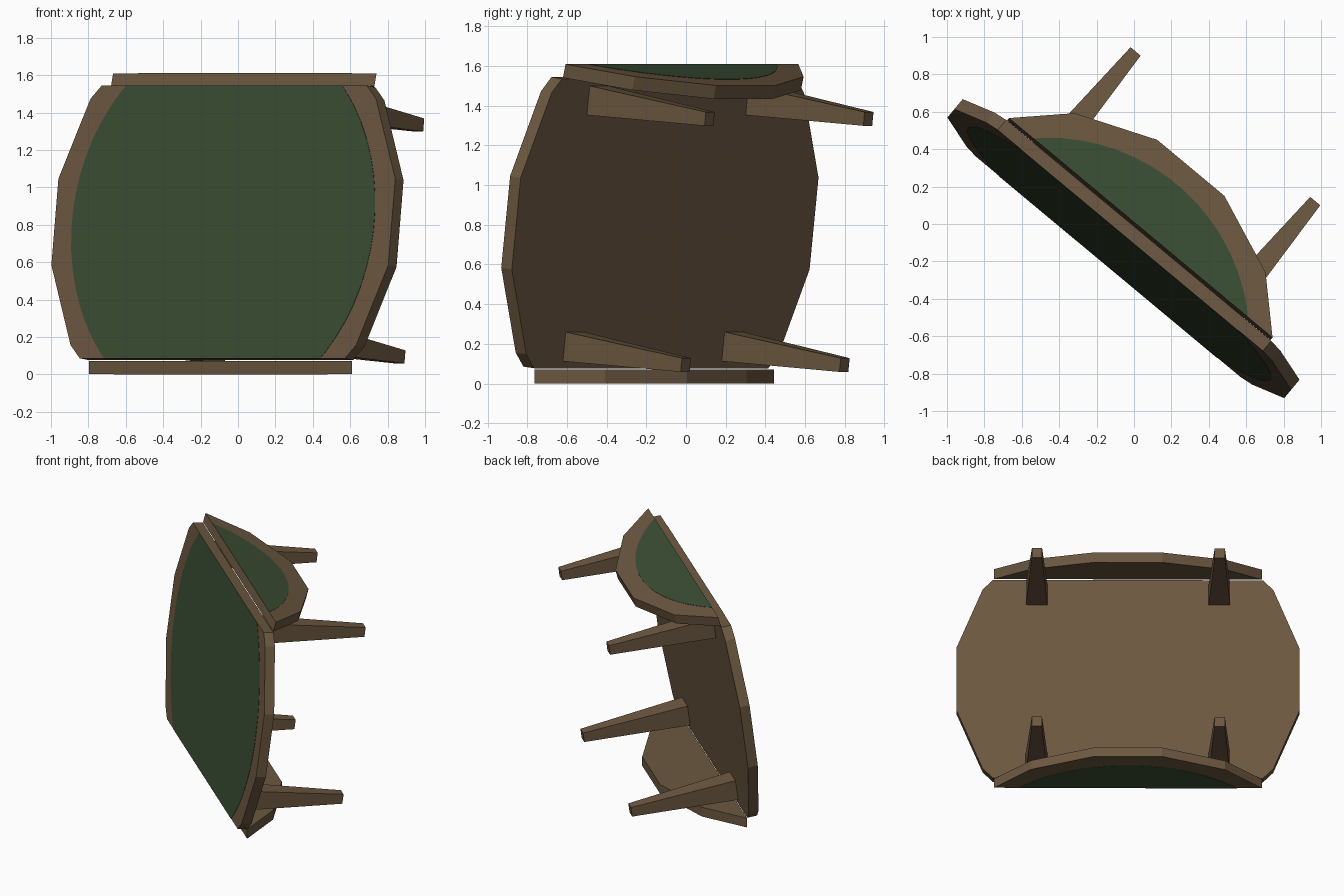
import bpy, bmesh, math
from mathutils import Matrix, Vector

if "Cube" in bpy.data.objects:
    bpy.data.objects.remove(bpy.data.objects["Cube"])

THICK = 0.07      # board thickness
R = 1.195         # sixteen-sided table top radius
FELT_R = 1.052    # round inlay radius
HINGE = 0.741     # distance of each hinge from the middle
TILT = math.radians(7.2)


def material(name, rgb):
    m = bpy.data.materials.new(name)
    m.diffuse_color = (*rgb, 1)
    m.use_nodes = True
    m.node_tree.nodes["Principled BSDF"].inputs["Base Color"].default_value = m.diffuse_color
    return m


WOOD = material("brown wood", (0.150, 0.098, 0.052))
FELT = material("green felt", (0.043, 0.076, 0.034))

# The table is modelled upright, then tipped onto its side and turned
PLACE = (Matrix.Rotation(math.radians(-39.8), 4, 'Z')
         @ Matrix.Translation((0.041, -0.172, 0.815))
         @ Matrix.Rotation(-TILT, 4, 'X')
         @ Matrix.Rotation(math.pi / 2, 4, 'X'))


def finish(name, bm, mat, matrix):
    bmesh.ops.recalc_face_normals(bm, faces=bm.faces[:])
    bm.transform(PLACE @ matrix)
    me = bpy.data.meshes.new(name)
    bm.to_mesh(me)
    bm.free()
    me.materials.append(mat)
    ob = bpy.data.objects.new(name, me)
    bpy.context.collection.objects.link(ob)
    return ob


def board(name, radius, sides, y_min, y_max, z_low, z_high, mat, matrix):
    """Slice of a disc between two straight cuts, given a thickness."""
    bm = bmesh.new()
    pts = [(i + 0.5) * 2 * math.pi / sides for i in range(sides)]
    bm.faces.new([bm.verts.new((radius * math.cos(a), radius * math.sin(a), z_high))
                  for a in pts])
    for y, n in ((y_min, -1), (y_max, 1)):
        bmesh.ops.bisect_plane(bm, geom=bm.verts[:] + bm.edges[:] + bm.faces[:],
                               plane_co=(0, y, 0), plane_no=(0, n, 0), clear_outer=True)
    ext = bmesh.ops.extrude_face_region(bm, geom=bm.faces[:], use_keep_orig=True)
    verts = [g for g in ext["geom"] if isinstance(g, bmesh.types.BMVert)]
    bmesh.ops.translate(bm, verts=verts, vec=(0, 0, z_low - z_high))
    finish(name, bm, mat, matrix)


def topped_board(name, y_min, y_max, matrix):
    board(name, R, 16, y_min, y_max, -THICK, 0, WOOD, matrix)
    board(name + "_felt", FELT_R, 64, y_min, y_max, 0, 0.002, FELT, matrix)


# Centre section
topped_board("table_centre", -0.735, 0.735, Matrix())

# Two drop leaves, folded a little past square about their hinges
for name, s in (("upper_leaf", 1), ("lower_leaf", -1)):
    pivot = Vector((0, s * HINGE, -THICK))
    fold = (Matrix.Translation(pivot)
            @ Matrix.Rotation(-s * (math.pi / 2 + TILT), 4, 'X')
            @ Matrix.Translation(-pivot))
    ends = sorted((s * HINGE, s * 2))
    topped_board(name, ends[0], ends[1], fold)

# Four square tapered legs
LEG = 0.74
for sx in (-1, 1):
    for sy in (-1, 1):
        bm = bmesh.new()
        bmesh.ops.create_cone(bm, cap_ends=True, segments=4, depth=LEG,
                              radius1=0.07 / math.sqrt(2), radius2=0.148 / math.sqrt(2),
                              matrix=Matrix.Rotation(math.pi / 4, 4, 'Z'))
        # make sure the square sits parallel to the table edges
        if min(abs(v.co.x) for v in bm.verts) < 0.01:
            bm.transform(Matrix.Rotation(math.pi / 4, 4, 'Z'))
        finish("leg_%s_%s" % ("right" if sx > 0 else "left", "upper" if sy > 0 else "lower"),
               bm, WOOD, Matrix.Translation((sx * 0.625, sy * 0.625, -THICK - LEG / 2)))
